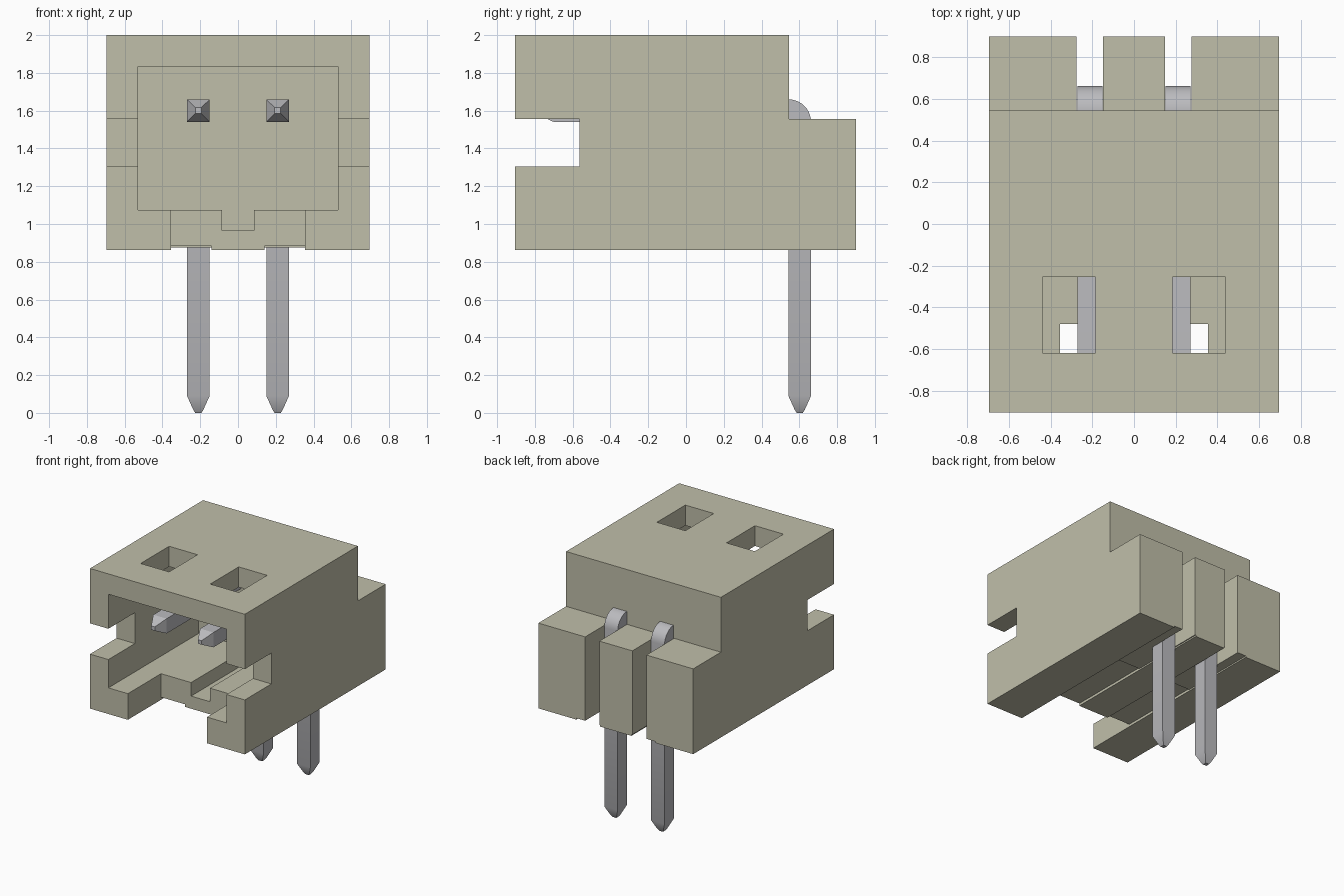
import bpy, bmesh, math
from mathutils import Vector

cube = bpy.data.objects.get("Cube")
if cube:
    bpy.data.objects.remove(cube, do_unlink=True)


def material(name, rgb, metallic=0.0):
    m = bpy.data.materials.new(name)
    m.use_nodes = True
    m.diffuse_color = (*rgb, 1)
    shader = next(n for n in m.node_tree.nodes if n.type == "BSDF_PRINCIPLED")
    shader.inputs["Base Color"].default_value = (*rgb, 1)
    return m


plastic = material("beige_plastic", (0.53, 0.52, 0.40))
metal = material("tin_metal", (0.50, 0.50, 0.52))


def add_object(name, bm, mat):
    mesh = bpy.data.meshes.new(name)
    bmesh.ops.recalc_face_normals(bm, faces=bm.faces)
    bm.to_mesh(mesh)
    bm.free()
    mesh.materials.append(mat)
    obj = bpy.data.objects.new(name, mesh)
    bpy.context.collection.objects.link(obj)
    return obj


def box(name, x, y, z):
    bm = bmesh.new()
    bmesh.ops.create_cube(bm, size=1)
    for v in bm.verts:
        v.co = [lo + (c + 0.5) * (hi - lo) for c, (lo, hi) in zip(v.co, (x, y, z))]
    return add_object(name, bm, plastic)


def cut(target, x, y, z):
    cutter = box("cutter", x, y, z)
    cutter.hide_render = True
    mod = target.modifiers.new("cut", "BOOLEAN")
    mod.operation = "DIFFERENCE"
    mod.solver = "EXACT"
    mod.object = cutter
    bpy.context.view_layer.objects.active = target
    bpy.ops.object.modifier_apply(modifier=mod.name)
    bpy.data.objects.remove(cutter, do_unlink=True)


# Housing block with a lower rear shelf
FRONT, BACK, BOTTOM, TOP = -0.905, 0.90, 0.863, 2.0
housing = box("housing", (-0.695, 0.695), (FRONT, BACK), (BOTTOM, TOP))
cut(housing, (-1, 1), (0.545, 1.2), (1.555, 2.2))

# Plug cavity, polarising groove and open front of the floor
cut(housing, (-0.53, 0.53), (-1.2, 0.25), (1.075, 1.835))
cut(housing, (-0.085, 0.085), (-1.2, 0.25), (0.965, 1.2))
cut(housing, (-0.355, 0.355), (-1.2, -0.48), (0.7, 1.2))

# Side slots through both walls
cut(housing, (-1, 1), (-1.2, -0.565), (1.305, 1.555))


def mirrored(side, lo, hi):
    return tuple(sorted((side * lo, side * hi)))


for side in (-1, 1):
    # Latch window, rear pin slot and stepped groove underneath
    cut(housing, mirrored(side, 0.185, 0.44), (-0.62, -0.255), (1.7, 2.2))
    cut(housing, mirrored(side, 0.148, 0.275), (0.545, 1.2), (0.7, 1.7))
    cut(housing, mirrored(side, 0.14, 0.355), (-0.6, 0.23), (0.7, 0.884))
    cut(housing, mirrored(side, 0.14, 0.355), (0.2, 1.2), (0.7, 0.875))


# Bent square pins: a square section swept along an L-shaped path
HALF = 0.06
BEND_Y, BEND_Z = 0.542, 1.54


def pin(name, x):
    # Stations: path centre y, z, section angle, half width
    stations = [(-0.79, 1.6, 0, 0.016), (-0.70, 1.6, 0, HALF)]
    steps = 10
    for i in range(steps + 1):
        a = math.pi / 2 * i / steps
        stations.append((BEND_Y + HALF * math.sin(a), BEND_Z + HALF * math.cos(a), a, HALF))
    down = BEND_Y + HALF
    for z, h in ((0.09, HALF), (0.015, 0.026), (0.0, 0.016)):
        stations.append((down, z, math.pi / 2, h))
    bm = bmesh.new()
    rings = []
    for y, z, a, h in stations:
        out = Vector((0, math.sin(a), math.cos(a)))
        centre = Vector((x, y, z))
        rings.append([bm.verts.new(centre + Vector((sx * h, 0, 0)) + out * so * h)
                      for sx, so in ((-1, -1), (1, -1), (1, 1), (-1, 1))])
    for a, b in zip(rings, rings[1:]):
        for i in range(4):
            j = (i + 1) % 4
            bm.faces.new((a[i], a[j], b[j], b[i]))
    bm.faces.new(rings[0])
    bm.faces.new(rings[-1])
    bmesh.ops.remove_doubles(bm, verts=bm.verts, dist=0.0005)
    obj = add_object(name, bm, metal)
    bpy.ops.object.select_all(action="DESELECT")
    obj.select_set(True)
    bpy.context.view_layer.objects.active = obj
    bpy.ops.object.shade_smooth_by_angle(angle=math.radians(25))
    obj.select_set(False)


pin("right_pin", -0.21)
pin("left_pin", 0.21)
